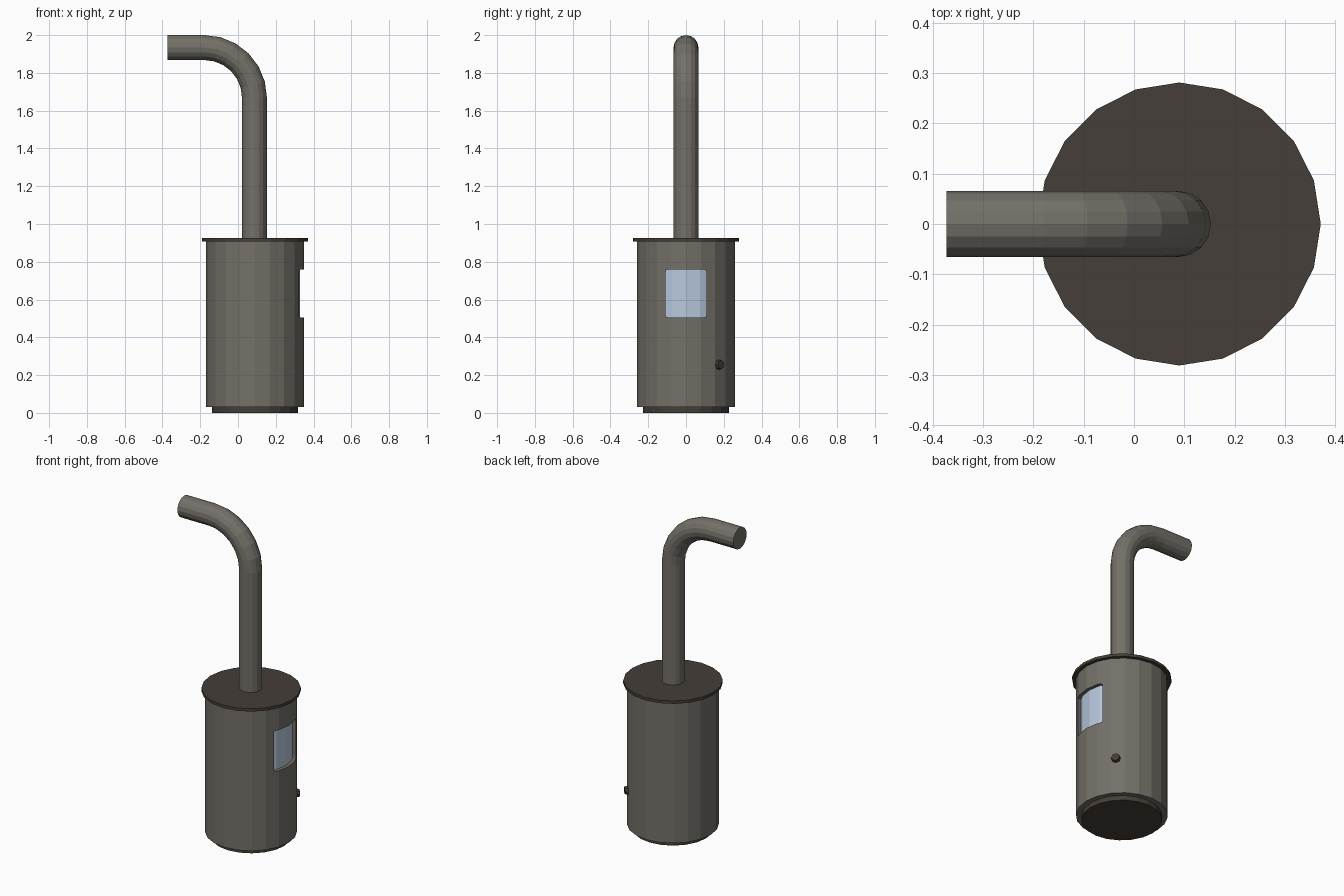
import bpy, bmesh, math
from mathutils import Vector, Matrix

if "Cube" in bpy.data.objects:
    bpy.data.objects.remove(bpy.data.objects["Cube"])

CX = 0.09      # vertical axis of the stove
SIDES = 20


def material(name, rgb):
    m = bpy.data.materials.new(name)
    lin = [(c / 12.92 if c <= 0.04045 else ((c + 0.055) / 1.055) ** 2.4) for c in rgb]
    m.diffuse_color = (*lin, 1)
    m.use_nodes = True
    m.node_tree.nodes["Principled BSDF"].inputs["Base Color"].default_value = m.diffuse_color
    return m


GREY = material("warm grey metal", (0.455, 0.44, 0.41))
DARK = material("dark brown iron", (0.27, 0.243, 0.22))
GLASS = material("pale blue glass", (0.72, 0.785, 0.87))


def make_object(name, bm, mat):
    bmesh.ops.recalc_face_normals(bm, faces=bm.faces)
    mesh = bpy.data.meshes.new(name)
    bm.to_mesh(mesh)
    bm.free()
    mesh.materials.append(mat)
    ob = bpy.data.objects.new(name, mesh)
    bpy.context.collection.objects.link(ob)
    return ob


def drum(name, r, z0, z1, mat):
    bm = bmesh.new()
    bmesh.ops.create_cone(bm, cap_ends=True, segments=SIDES, radius1=r, radius2=r,
                          depth=z1 - z0,
                          matrix=Matrix.Translation((CX, 0, (z0 + z1) / 2)))
    return make_object(name, bm, mat)


def cut(target, cutter):
    mod = target.modifiers.new("cut", 'BOOLEAN')
    mod.operation = 'DIFFERENCE'
    mod.solver = 'EXACT'
    mod.object = cutter
    bpy.context.view_layer.update()
    with bpy.context.temp_override(object=target, active_object=target):
        bpy.ops.object.modifier_apply(modifier=mod.name)
    bpy.data.objects.remove(cutter)


# Base, body and lid
drum("base", 0.228, 0.0, 0.04, DARK)
body = drum("body", 0.26, 0.03, 0.91, GREY)
drum("lid", 0.281, 0.908, 0.926, DARK)

# Window: rounded block with a curved back, cut into the body
bm = bmesh.new()
bmesh.ops.create_cube(bm, size=1, matrix=Matrix.Translation((0.35, 0, 0.632))
                      @ Matrix.Diagonal((0.3, 0.216, 0.254, 1)))
long_edges = [e for e in bm.edges if abs(e.verts[0].co.x - e.verts[1].co.x) > 0.1]
bmesh.ops.bevel(bm, geom=long_edges, offset=0.012, segments=2, affect='EDGES', profile=0.5)
block = make_object("window_cutter", bm, GREY)
cut(block, drum("window_back", 0.239, 0.3, 0.9, GREY))
cut(body, block)
while len(body.data.materials) > 1:
    body.data.materials.pop()
body.data.materials.append(GLASS)
for p in body.data.polygons:
    out = Vector((p.center.x - CX, p.center.y, 0))
    recessed = out.length < 0.249 and 0.5 < p.center.z < 0.77
    p.material_index = int(recessed and p.normal.dot(out.normalized()) > 0.9)

# Flue pipe: straight riser, quarter bend, short outlet
R, BEND, PX, PZ, N = 0.066, 0.265, 0.087, 1.934, 16
path = [(PX, 0.92, 0.0)]
for i in range(7):
    a = math.radians(15 * i)
    path.append((PX - BEND + BEND * math.cos(a), PZ - BEND + BEND * math.sin(a), a))
path.append((-0.372, PZ, math.pi / 2))
bm = bmesh.new()
rings = []
for x, z, a in path:
    ring = []
    for k in range(N):
        t = 2 * math.pi * k / N
        u = R * math.cos(t)
        ring.append(bm.verts.new((x + u * math.cos(a), R * math.sin(t), z + u * math.sin(a))))
    rings.append(ring)
for r0, r1 in zip(rings, rings[1:]):
    for k in range(N):
        j = (k + 1) % N
        bm.faces.new((r0[k], r0[j], r1[j], r1[k]))
bm.faces.new(rings[0])
bm.faces.new(rings[-1])
make_object("flue_pipe", bm, GREY)

# Door knob, pointing outward from the body
ang = math.radians(42.5)
d = Vector((math.cos(ang), math.sin(ang), 0))
bm = bmesh.new()
bmesh.ops.create_cone(bm, cap_ends=True, segments=8, radius1=0.029, radius2=0.023, depth=0.028,
                      matrix=Matrix.Translation(Vector((CX, 0, 0.255)) + d * 0.262)
                      @ d.to_track_quat('Z', 'Y').to_matrix().to_4x4())
make_object("knob", bm, DARK)
